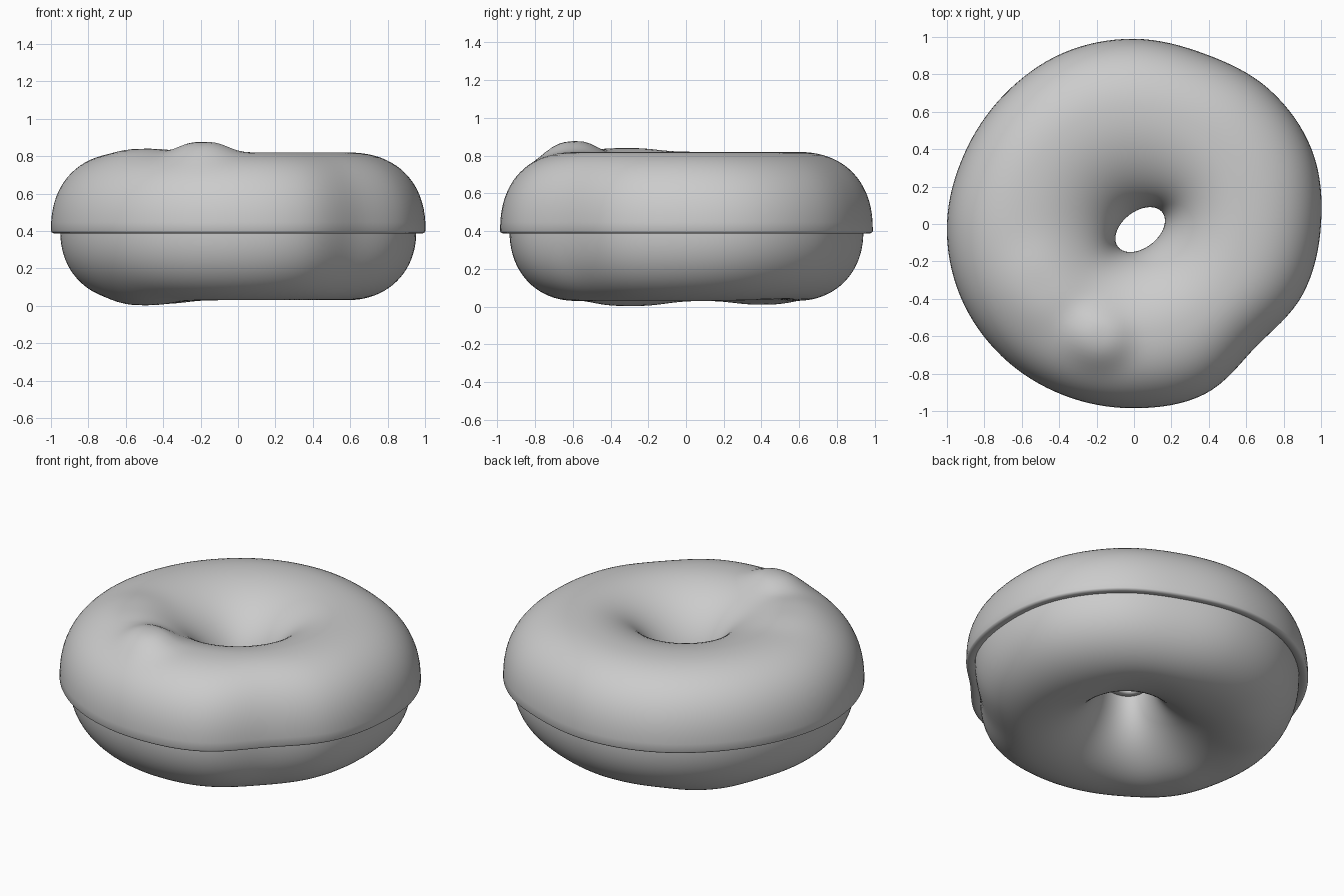
import bpy, math

if "Cube" in bpy.data.objects:
    bpy.data.objects.remove(bpy.data.objects["Cube"])

MAJOR, MID_Z, ICING = 0.58, 0.40, 0.05
N_AROUND, N_ARC = 128, 40

# Hand-shaped outer outline seen from above: radius every 22.5 degrees
OUTER = [1.0, 1.03, 1.02, .985, .99, .99, .98, .982,
         1.0, 1.006, 1.0, .99, .985, .985, .925, .978]

# Local lumps: x, y, width, height (top side / underside)
TOP_LUMPS = [(-.19, -.61, .16, .058), (-.50, -.33, .22, .02)]
LOW_LUMPS = [(-.50, -.30, .24, -.027), (-.45, .43, .22, -.02), (.25, .32, .22, .02)]


def outer_radius(angle):
    """Smooth periodic interpolation of the outline table."""
    n = len(OUTER)
    u = angle / (2 * math.pi) * n
    i, t = int(u), u - int(u)
    a, b, c, d = (OUTER[(i + k) % n] for k in (-1, 0, 1, 2))
    return b + .5 * t * (c - a + t * (2*a - 5*b + 4*c - d + t * (3*(b - c) + d - a)))


def hole_radius(angle):
    """Distance from the centre to a tilted, off-centre elliptical hole."""
    tilt, a, b = math.radians(38), .15, .097
    ct, st = math.cos(tilt), math.sin(tilt)
    cx, cy = .033, -.03
    px, py = (-cx * ct - cy * st) / a, (cx * st - cy * ct) / b
    dx, dy = math.cos(angle - tilt) / a, math.sin(angle - tilt) / b
    qa, qb, qc = dx*dx + dy*dy, px*dx + py*dy, px*px + py*py - 1
    return (-qb + math.sqrt(qb*qb - qa*qc)) / qa


def ring_point(theta, phi, offset, drop=0.0):
    """Point on the lumpy ring, offset outward from the dough surface."""
    c, s = math.cos(phi), math.sin(phi)
    if c > 0:                               # fuller, squarer outer side
        e = 2 / 2.3 if s > 0 else 2 / 2.15
        c, s = c ** e, math.copysign(abs(s) ** e, s)
        reach = outer_radius(theta) - MAJOR
    else:
        reach = MAJOR - hole_radius(theta)
    r = MAJOR + c * (reach - ICING + offset)
    z = MID_Z + s * (.37 + offset) - drop
    x, y = r * math.cos(theta), r * math.sin(theta)
    for lx, ly, w, h in (TOP_LUMPS if s > 0 else LOW_LUMPS):
        z += h * abs(s) * math.exp(-(math.hypot(x - lx, y - ly) / w) ** 3)
    return (x, y, z)


def sweep(name, section, material, angle):
    """Sweep a closed section of (phi, offset, drop) around the ring."""
    m = len(section)
    verts = [ring_point(2 * math.pi * i / N_AROUND, *p)
             for i in range(N_AROUND) for p in section]
    faces = []
    for i in range(N_AROUND):
        a, b = i * m, (i + 1) % N_AROUND * m
        for j in range(m):
            k = (j + 1) % m
            faces.append((a + j, b + j, b + k, a + k))
    mesh = bpy.data.meshes.new(name)
    mesh.from_pydata(verts, [], faces)
    mesh.materials.append(material)
    mesh.update()
    obj = bpy.data.objects.new(name, mesh)
    bpy.context.collection.objects.link(obj)
    bpy.ops.object.select_all(action='DESELECT')
    obj.select_set(True)
    bpy.context.view_layer.objects.active = obj
    bpy.ops.object.shade_smooth_by_angle(angle=math.radians(angle))
    return obj


grey = bpy.data.materials.new("light_grey")
grey.diffuse_color = (.6, .6, .6, 1)
grey.use_nodes = True
grey.node_tree.nodes["Principled BSDF"].inputs["Base Color"].default_value = grey.diffuse_color

# Dough: full ring
sweep("dough", [(math.pi * j / N_ARC, 0, 0) for j in range(2 * N_ARC)], grey, 60)

# Icing: shell over the upper half with a rounded lip at both edges
arc = [math.pi * j / N_ARC for j in range(N_ARC + 1)]
lip = [(ICING - .003, .006), (ICING - .010, .011), (ICING - .020, .013),
       (.015, .011), (0, .006), (-.01, 0)]
section = [(p, ICING, 0) for p in arc]
section += [(math.pi, o, d) for o, d in lip]
section += [(p, -.01, 0) for p in reversed(arc[1:-1])]
section += [(0, o, d) for o, d in reversed(lip)]
sweep("icing", section, grey, 80)
